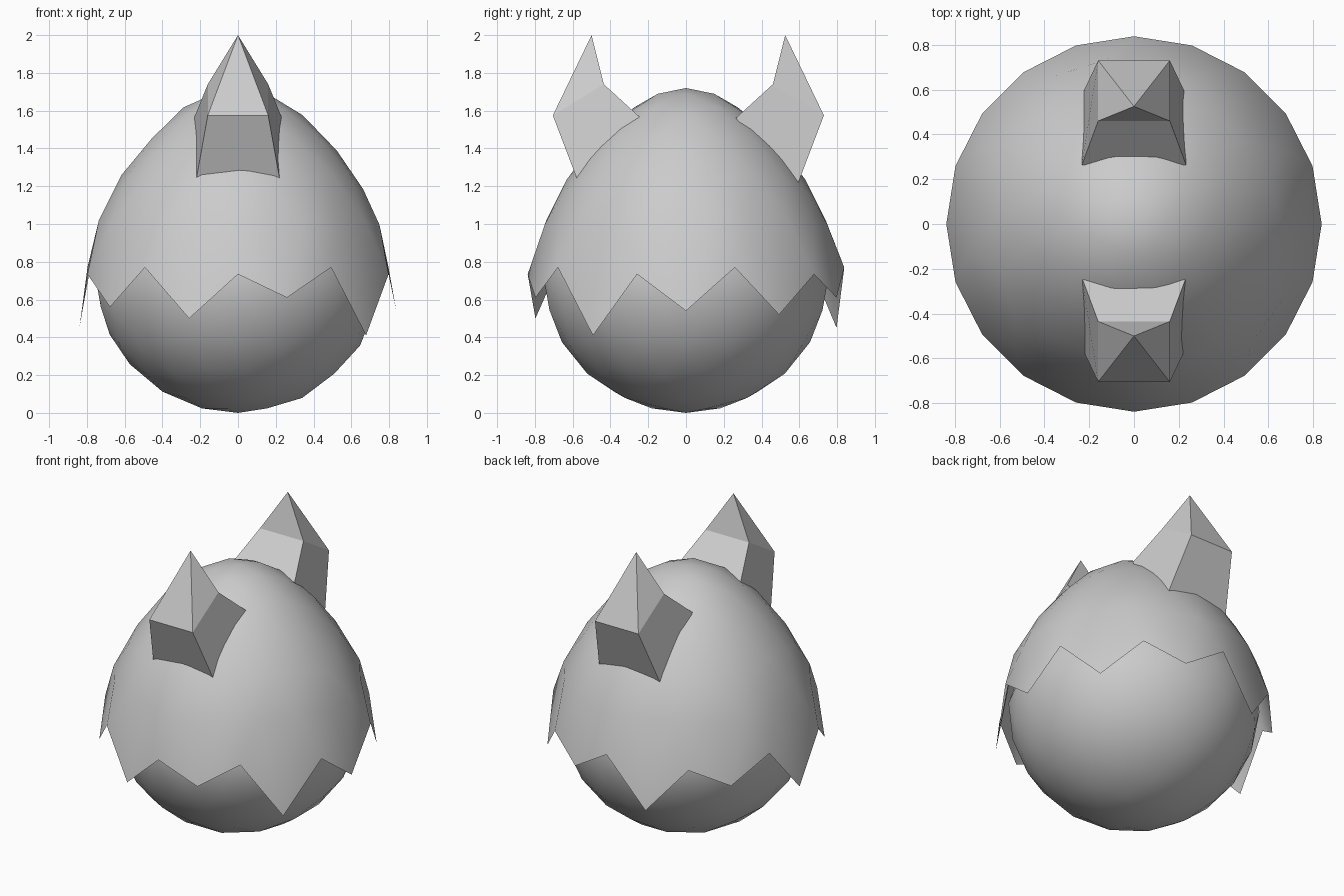
import bpy, bmesh, math
from mathutils import Vector

cube = bpy.data.objects.get("Cube")
if cube:
    bpy.data.objects.remove(cube)

grey = bpy.data.materials.new("stone_grey")
grey.use_nodes = True
colour = (0.6, 0.6, 0.6, 1)
grey.diffuse_color = colour
grey.node_tree.nodes["Principled BSDF"].inputs["Base Color"].default_value = colour


def finish(bm, name, smooth):
    bmesh.ops.recalc_face_normals(bm, faces=bm.faces)
    for f in bm.faces:
        f.smooth = smooth
    mesh = bpy.data.meshes.new(name)
    bm.to_mesh(mesh)
    bm.free()
    mesh.materials.append(grey)
    obj = bpy.data.objects.new(name, mesh)
    bpy.context.collection.objects.link(obj)
    return obj


def egg(radius, top, taper):
    """Ball stretched about its equator and narrowed towards the top."""
    bm = bmesh.new()
    bmesh.ops.create_icosphere(bm, subdivisions=3, radius=1)
    for v in bm.verts:
        u = v.co.z
        r = radius * (1 - taper * max(u, 0))
        v.co = (v.co.x * r, v.co.y * r, MID + u * (top if u > 0 else MID))
    return bm


MID = 0.752

# Inner egg body
finish(egg(0.76, 0.88, 0.26), "egg_body", True)

# Upper shell, cut at the equator with a ragged rim
shell = egg(0.838, 0.968, 0.26)
bmesh.ops.delete(shell, geom=[v for v in shell.verts if v.co.z < MID - 0.01],
                 context='VERTS')
# Rim tooth heights, going round from the front towards +x
teeth = [0.61, 0.41, 0.54, 0.52, 0.61, 0.45, 0.61, 0.46, 0.56, 0.50]
for v in shell.verts:
    if abs(v.co.z - MID) < 0.01:
        step = round(math.degrees(math.atan2(v.co.x, -v.co.y)) / 18) % 20
        if step % 2:
            v.co.z = teeth[step // 2]
        else:
            v.co.z = MID + (0.018 if step % 4 else -0.018)
finish(shell, "cracked_shell", True)


# Pointed horns: flared block rooted in the shell, with a pyramid tip
def horn(name, side, shift):
    bm = bmesh.new()
    place = lambda x, y, z: bm.verts.new((x, side * y + shift, z))
    rim_out, rim_in = Vector((0.16, 0.705, 1.575)), Vector((0.16, 0.435, 1.74))
    low_out, low_in = Vector((0.225, 0.568, 1.215)), Vector((0.225, 0.26, 1.58))
    # Sink the root below the shell surface
    low_out += (low_out - rim_out) * 0.12
    low_in += (low_in - rim_in) * 0.12

    def ring(a, b):
        return [place(s * p.x, p.y, p.z) for s, p in ((-1, a), (1, a), (1, b), (-1, b))]
    low, rim = ring(low_out, low_in), ring(rim_out, rim_in)
    tip = place(0, 0.5, 2.0)
    for i in range(4):
        j = (i + 1) % 4
        bm.faces.new((low[i], low[j], rim[j], rim[i]))
        bm.faces.new((rim[i], rim[j], tip))
    bm.faces.new(low)
    finish(bm, name, False)


horn("front_horn", -1, 0.0)
horn("back_horn", 1, 0.025)
